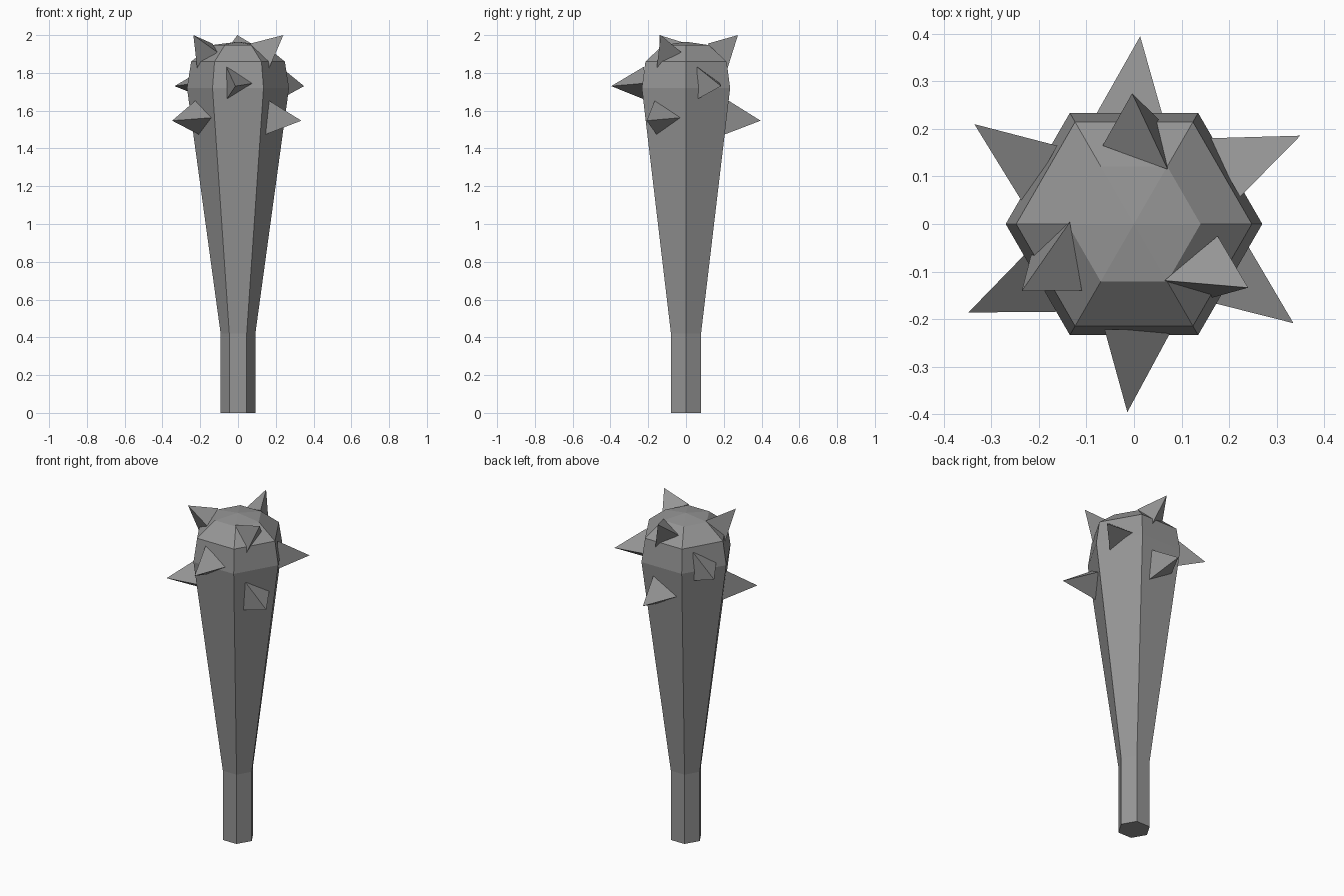
import bpy, bmesh, math
from mathutils import Vector

if "Cube" in bpy.data.objects:
    bpy.data.objects.remove(bpy.data.objects["Cube"])

grey = bpy.data.materials.new("grey")
grey.diffuse_color = (0.3, 0.3, 0.3, 1)
grey.use_nodes = True
grey.node_tree.nodes["Principled BSDF"].inputs["Base Color"].default_value = grey.diffuse_color


def finish(name, bm):
    bmesh.ops.recalc_face_normals(bm, faces=bm.faces)
    mesh = bpy.data.meshes.new(name)
    bm.to_mesh(mesh)
    bm.free()
    mesh.materials.append(grey)
    obj = bpy.data.objects.new(name, mesh)
    bpy.context.collection.objects.link(obj)
    return obj


# Six-sided club: (radius, height) profile
profile = [(0.092, 0), (0.092, 0.42), (0.27, 1.72), (0.248, 1.86), (0.14, 1.947)]
SIDES = 6
bm = bmesh.new()
rings = [[bm.verts.new((r * math.cos(math.tau * i / SIDES),
                        r * math.sin(math.tau * i / SIDES), z))
          for i in range(SIDES)] for r, z in profile]
for low, high in zip(rings, rings[1:]):
    for i in range(SIDES):
        j = (i + 1) % SIDES
        bm.faces.new((low[i], low[j], high[j], high[i]))
bm.faces.new(rings[0][::-1])
# Shallow peak on top
peak = bm.verts.new((0, 0, 1.965))
for i in range(SIDES):
    bm.faces.new((rings[-1][i], rings[-1][(i + 1) % SIDES], peak))
finish("club_body", bm)


# Three-sided spikes; points are (outward, sideways, height)
def spike_ring(name, first_angle, base, tip):
    for k in range(3):
        a = math.radians(first_angle + 120 * k)
        out = Vector((math.cos(a), math.sin(a), 0))
        side = Vector((-math.sin(a), math.cos(a), 0))
        bm = bmesh.new()
        b = [bm.verts.new(out * r + side * t + Vector((0, 0, z))) for r, t, z in base]
        r, t, z = tip
        top = bm.verts.new(out * r + side * t + Vector((0, 0, z)))
        bm.faces.new(b)
        for i in range(3):
            bm.faces.new((b[i], b[(i + 1) % 3], top))
        finish(f"{name}_{k + 1}", bm)


spike_ring("lower_spike", 90,
           [(0.222, -0.062, 1.655), (0.213, 0.09, 1.563), (0.202, -0.063, 1.473)],
           (0.395, -0.013, 1.547))
spike_ring("middle_spike", 30,
           [(0.222, -0.062, 1.833), (0.222, 0.08, 1.745), (0.222, -0.06, 1.66)],
           (0.396, -0.014, 1.73))
spike_ring("top_spike", 90,
           [(0.115, -0.071, 1.955), (0.165, 0.066, 1.91), (0.22, -0.052, 1.825)],
           (0.275, 0.004, 2.0))
